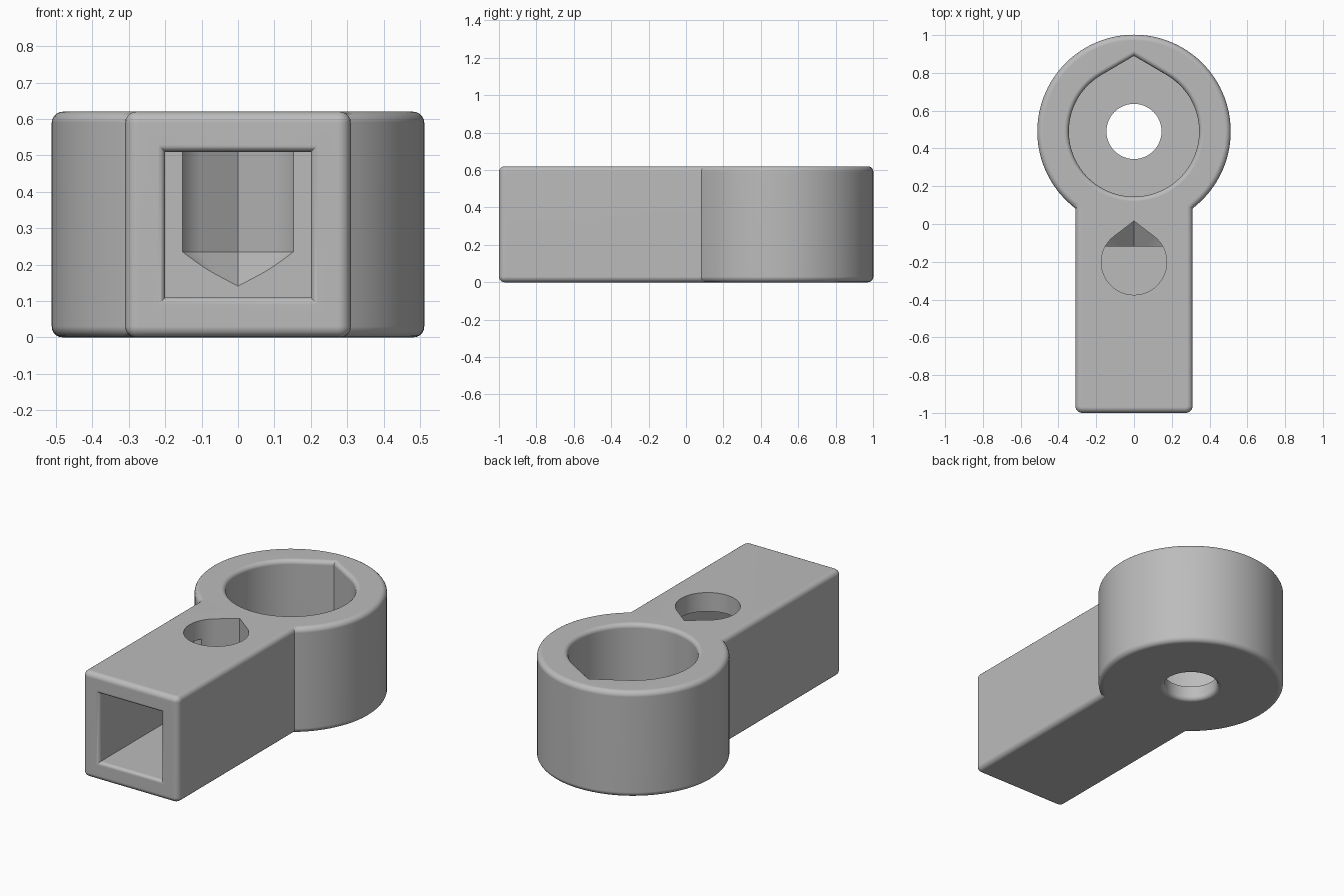
import bpy, bmesh, math
from mathutils import Matrix

if "Cube" in bpy.data.objects:
    bpy.data.objects.remove(bpy.data.objects["Cube"])

HEIGHT = 0.62
RING_Y = 0.49      # centre of the round end
SHAFT_Y = -0.202   # centre of the small top hole

grey = bpy.data.materials.new("grey plastic")
grey.diffuse_color = (0.5, 0.5, 0.5, 1)
grey.use_nodes = True
grey.node_tree.nodes["Principled BSDF"].inputs["Base Color"].default_value = grey.diffuse_color


def arc(cx, cy, r, a0, a1, n):
    return [(cx + r * math.cos(a0 + (a1 - a0) * i / n),
             cy + r * math.sin(a0 + (a1 - a0) * i / n)) for i in range(n + 1)]


def body_outline(d):
    """Bar with rounded front corners joined to a round end, inset by d."""
    w, r, c = 0.31 - d, 0.512 - d, 0.035 - d
    a = math.asin(w / r)
    pts = arc(0, RING_Y, r, -math.pi / 2 + a, 1.5 * math.pi - a, 96)
    pts += arc(-w + c, -1 + d + c, c, math.pi, 1.5 * math.pi, 5)
    pts += arc(w - c, -1 + d + c, c, 1.5 * math.pi, 2 * math.pi, 5)
    return pts


def teardrop(cy, r, tip, n=64):
    """Circle with two tangent sides meeting at a point towards +y."""
    a = math.acos(r / tip)
    return arc(0, cy, r, math.pi / 2 + a, 2.5 * math.pi - a, n) + [(0, cy + tip)]


def square(h):
    return [(-h, -h), (h, -h), (h, h), (-h, h)]


def fillet(z, r, direction, n=5):
    """Levels (z, offset) flaring from offset 0 to r as they reach height z."""
    return [(z - direction * r * (1 - math.sin(t)), r * (1 - math.cos(t)))
            for t in (math.pi / 2 * i / n for i in range(n + 1))]


def loft(name, levels, matrix=Matrix()):
    """Closed solid through (z, outline) levels from bottom to top."""
    bm = bmesh.new()
    rings = [[bm.verts.new((x, y, z)) for x, y in pts] for z, pts in levels]
    for lo, hi in zip(rings, rings[1:]):
        for i in range(len(lo)):
            j = (i + 1) % len(lo)
            bm.faces.new((lo[i], lo[j], hi[j], hi[i]))
    bm.faces.new(rings[0][::-1])
    bm.faces.new(rings[-1])
    bm.transform(matrix)
    bmesh.ops.recalc_face_normals(bm, faces=bm.faces)
    mesh = bpy.data.meshes.new(name)
    bm.to_mesh(mesh)
    bm.free()
    mesh.materials.append(grey)
    ob = bpy.data.objects.new(name, mesh)
    bpy.context.collection.objects.link(ob)
    return ob


# Solid body with rounded top and bottom rims
rim = fillet(HEIGHT, 0.03, 1)
levels = [(HEIGHT - z, d) for z, d in reversed(rim)] + rim
body = loft("bracket_body", [(z, body_outline(d)) for z, d in levels])

# Pointed pocket in the round end
pocket = [(0.085, 0)] + fillet(HEIGHT, 0.025, 1) + [(HEIGHT + 0.05, 0.025)]
cutters = [loft("pocket_cutter", [(z, teardrop(RING_Y, 0.345 + d, 0.40 + d * 1.16))
                                  for z, d in pocket])]

# Round hole through the pocket floor, flared underneath
hole = [(-0.05, 0.025)] + fillet(0, 0.025, -1)[::-1] + [(0.2, 0)]
cutters.append(loft("floor_hole_cutter",
                    [(z, arc(0, RING_Y, 0.146 + d, 0, math.tau * 47 / 48, 47))
                     for z, d in hole]))

# Square channel entering from the front
channel = [(0.12, 0)] + fillet(1, 0.02, 1) + [(1.05, 0.02)]
to_front = Matrix.Translation((0, 0, 0.31)) @ Matrix.Rotation(math.pi / 2, 4, 'X')
cutters.append(loft("channel_cutter", [(z, square(0.2 + d)) for z, d in channel],
                    to_front))

# Pointed shaft from the top, tapering down to the channel floor
shaft = [(0.114, 0.2), (0.235, 1), (HEIGHT + 0.05, 1)]
cutters.append(loft("shaft_cutter", [(z, teardrop(SHAFT_Y, 0.173 * s, 0.218 * s))
                                     for z, s in shaft]))

# Cut the openings
bpy.context.view_layer.objects.active = body
body.select_set(True)
for cutter in cutters:
    mod = body.modifiers.new(cutter.name, 'BOOLEAN')
    mod.operation = 'DIFFERENCE'
    mod.solver = 'EXACT'
    mod.object = cutter
    bpy.ops.object.modifier_apply(modifier=mod.name)
    bpy.data.objects.remove(cutter)

# Smooth the curved faces, keep the flat ones flat
bpy.ops.object.shade_smooth_by_angle(angle=math.radians(30))
normals = body.modifiers.new("weighted_normals", 'WEIGHTED_NORMAL')
normals.keep_sharp = True
